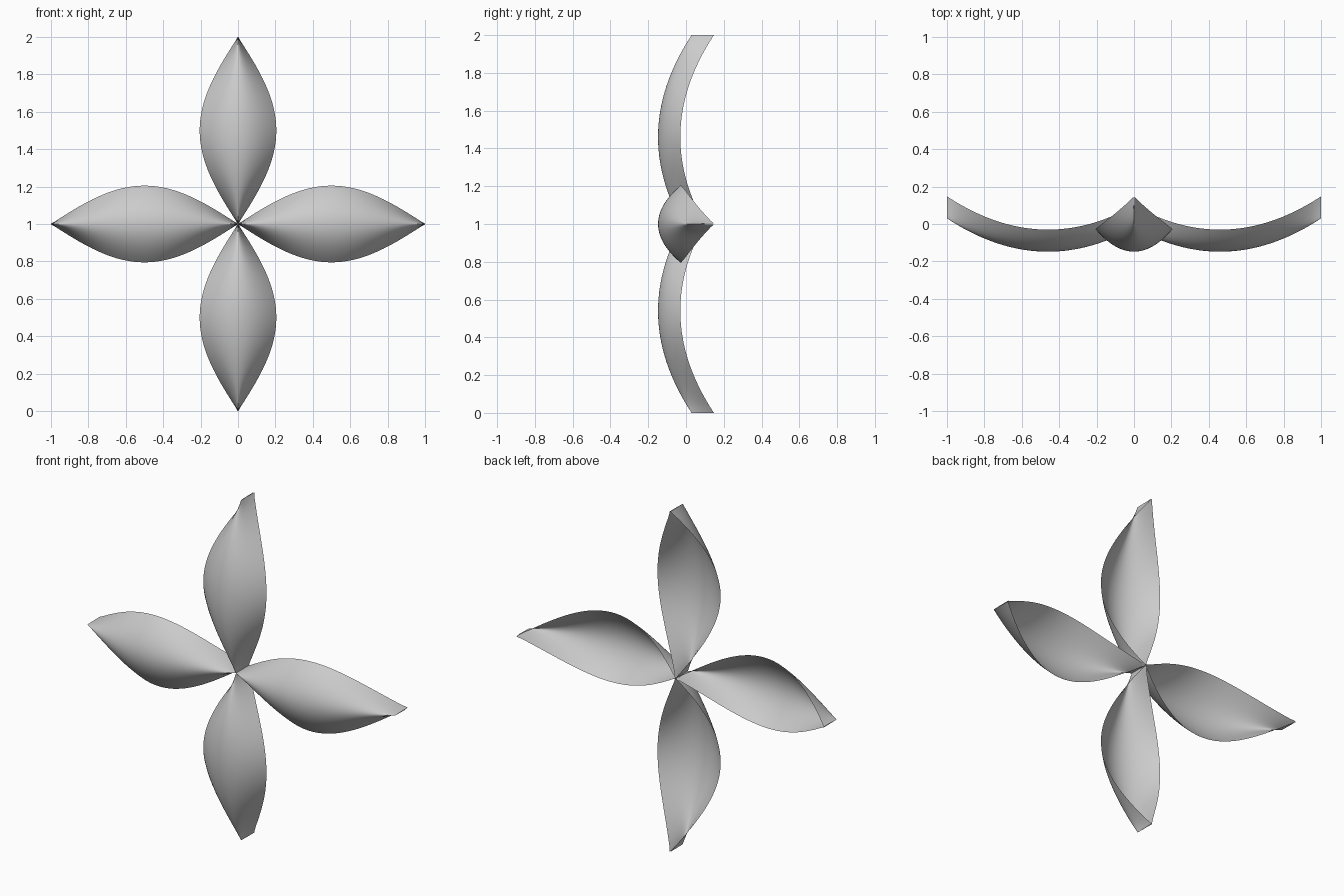
import bpy, bmesh, math
from mathutils import Matrix, Vector

if "Cube" in bpy.data.objects:
    bpy.data.objects.remove(bpy.data.objects["Cube"])

LEN_STEPS, SIDE_STEPS = 40, 24
HALF_WIDTH, FOLD_DEPTH = 0.205, 0.118


def petal_point(t, u):
    """t runs from centre to tip, u across the petal (-1..1)."""
    half = max(HALF_WIDTH * math.sin(math.pi * t), 0.002)
    ridge = -0.148 + 0.61 * (t - 0.46) ** 2
    return Vector((half * u, ridge + FOLD_DEPTH * u * u, t))


def make_petal(name, angle):
    turn = Matrix.Translation((0, 0, 1)) @ Matrix.Rotation(angle, 4, 'Y')
    bm = bmesh.new()
    rows = [[bm.verts.new(turn @ petal_point(i / LEN_STEPS, 2 * j / SIDE_STEPS - 1))
             for j in range(SIDE_STEPS + 1)] for i in range(LEN_STEPS + 1)]
    for a, b in zip(rows, rows[1:]):
        for j in range(SIDE_STEPS):
            face = bm.faces.new((a[j], a[j + 1], b[j + 1], b[j]))
            face.smooth = True
    mesh = bpy.data.meshes.new(name)
    bm.to_mesh(mesh)
    bm.free()
    obj = bpy.data.objects.new(name, mesh)
    bpy.context.collection.objects.link(obj)


# Four folded, curved petals around the centre
for k, side in enumerate(("top", "right", "bottom", "left")):
    make_petal("petal_" + side, k * math.pi / 2)
